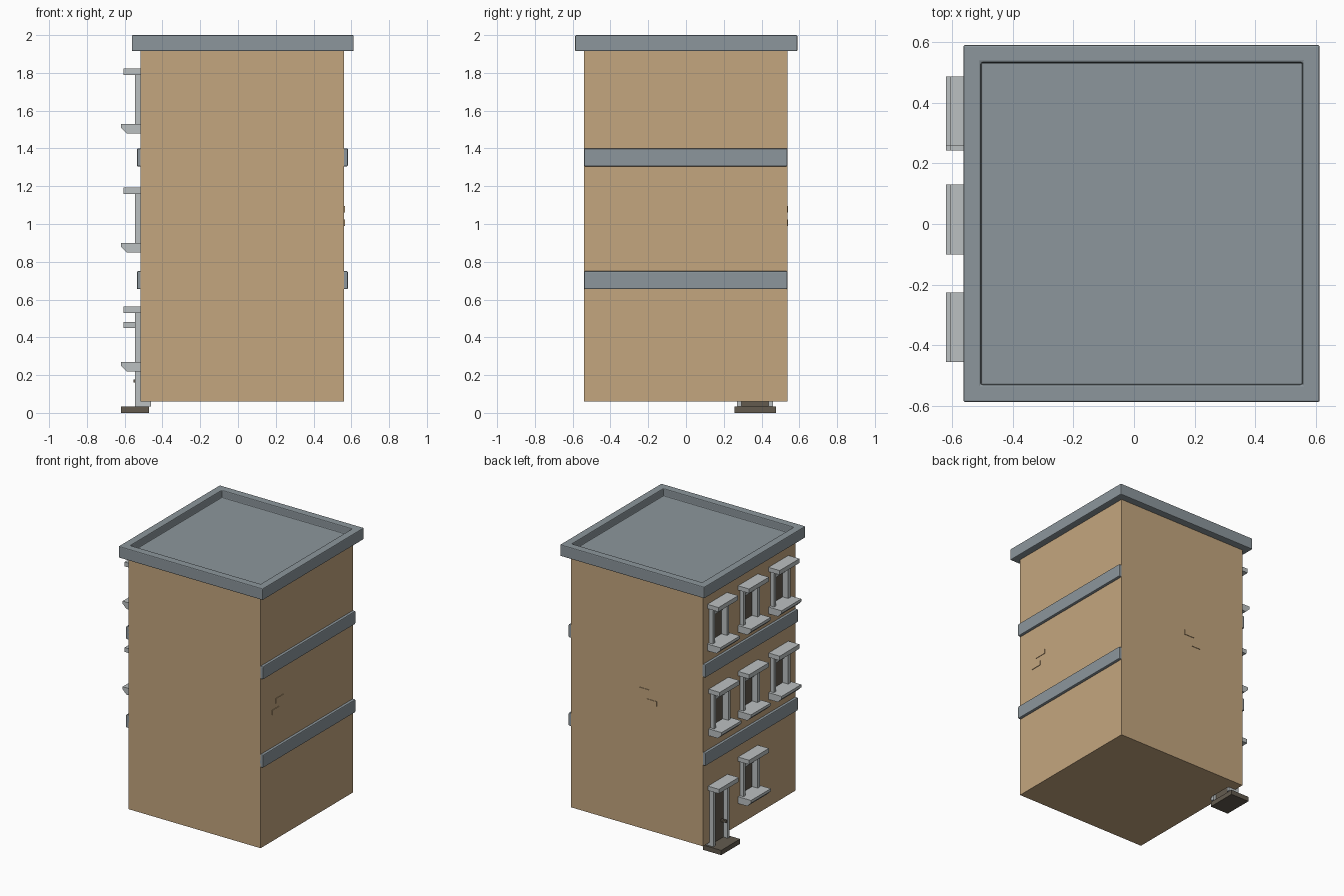
import bpy, bmesh

if "Cube" in bpy.data.objects:
    bpy.data.objects.remove(bpy.data.objects["Cube"])

def material(name, r, g, b):
    m = bpy.data.materials.new(name)
    m.diffuse_color = (r, g, b, 1)
    m.use_nodes = True
    m.node_tree.nodes["Principled BSDF"].inputs["Base Color"].default_value = m.diffuse_color
    return m

TAN = material("tan wall", 0.552, 0.381, 0.209)
GREY = material("blue grey stone", 0.262, 0.305, 0.332)
LIGHT = material("light grey frame", 0.50, 0.53, 0.535)
DARK = material("dark brown", 0.125, 0.105, 0.078)

def finish(name, bm, mat):
    bmesh.ops.recalc_face_normals(bm, faces=bm.faces)
    me = bpy.data.meshes.new(name)
    bm.to_mesh(me)
    bm.free()
    ob = bpy.data.objects.new(name, me)
    bpy.context.collection.objects.link(ob)
    if mat:
        me.materials.append(mat)
    return ob

def add_box(bm, x0, x1, y0, y1, z0, z1):
    vs = bmesh.ops.create_cube(bm, size=1)["verts"]
    for v in vs:
        v.co = (x1 if v.co.x > 0 else x0, y1 if v.co.y > 0 else y0, z1 if v.co.z > 0 else z0)

def boxes(name, mat, *dims, bevel=0):
    bm = bmesh.new()
    for d in dims:
        add_box(bm, *d)
    ob = finish(name, bm, mat)
    if bevel:
        b = ob.modifiers.new("bevel", "BEVEL")
        b.width, b.segments = bevel, 2
    return ob

def sill(name, yc, z):
    # window ledge with a chamfered lower front edge
    bm = bmesh.new()
    prof = [(-0.49, z), (-0.59, z), (-0.62, z + 0.03), (-0.62, z + 0.05), (-0.49, z + 0.05)]
    f = bm.faces.new([bm.verts.new((x, yc - 0.115, h)) for x, h in prof])
    ext = bmesh.ops.extrude_face_region(bm, geom=[f])["geom"]
    bmesh.ops.translate(bm, vec=(0, 0.23, 0), verts=[g for g in ext if isinstance(g, bmesh.types.BMVert)])
    return finish(name, bm, LIGHT)

# main walls
walls = boxes("walls", TAN, (-0.515, 0.562, -0.54, 0.537, 0.06, 1.93))
openings = []

def window(yc, z, tag):
    # z is the underside of the sill
    lo, hi = z + 0.05, z + 0.31
    sill("window_sill_" + tag, yc, z)
    boxes("window_header_" + tag, LIGHT, (-0.605, -0.49, yc - 0.115, yc + 0.115, hi, hi + 0.032))
    boxes("window_frame_" + tag, LIGHT,
          (-0.545, -0.46, yc - 0.095, yc - 0.07, lo, hi),
          (-0.545, -0.46, yc + 0.07, yc + 0.095, lo, hi),
          (-0.515, -0.48, yc - 0.07, yc + 0.07, lo + 0.185, lo + 0.205))
    boxes("window_pane_" + tag, DARK, (-0.50, -0.492, yc - 0.07, yc + 0.07, lo, hi))
    openings.append((-0.7, -0.455, yc - 0.085, yc + 0.085, z + 0.025, hi + 0.015))

# windows, three on each upper floor and one beside the door
for i, (z, y0) in enumerate([(0.85, 0.357), (1.48, 0.372)]):
    for j, yc in enumerate([y0, 0.015, -0.34]):
        window(yc, z, "%d_%d" % (i + 2, j + 1))
window(0.015, 0.22, "1_2")

# front door with header, jambs, knob and step
D = 0.366
boxes("door_header", LIGHT, (-0.605, -0.49, D - 0.115, D + 0.115, 0.45, 0.482))
boxes("door_frame", LIGHT,
      (-0.545, -0.46, D - 0.095, D - 0.072, 0.035, 0.45),
      (-0.545, -0.46, D + 0.072, D + 0.095, 0.035, 0.45))
boxes("door", DARK, (-0.51, -0.485, D - 0.072, D + 0.072, 0.035, 0.45))
boxes("door_knob", DARK, (-0.552, -0.508, D - 0.058, D - 0.042, 0.16, 0.176))
boxes("door_step", DARK, (-0.62, -0.47, D - 0.11, D + 0.11, 0.0, 0.035))
openings.append((-0.7, -0.455, D - 0.085, D + 0.085, -0.1, 0.465))

# cut the openings out of the walls
cutter = boxes("opening_cutter", None, *openings)
cutter.hide_render = True
cutter.hide_set(True)
cut = walls.modifiers.new("openings", "BOOLEAN")
cut.object, cut.operation, cut.solver = cutter, "DIFFERENCE", "EXACT"

# belt courses on the two side faces
for i, z in enumerate([0.655, 1.305]):
    boxes("belt_left_%d" % (i + 1), GREY, (-0.535, -0.505, -0.54, 0.537, z, z + 0.095), bevel=0.006)
    boxes("belt_right_%d" % (i + 1), GREY, (0.55, 0.582, -0.54, 0.537, z, z + 0.095), bevel=0.006)

# roof slab with a sunken top
bm = bmesh.new()
add_box(bm, -0.562, 0.612, -0.587, 0.59, 1.915, 2.0)
bm.normal_update()
top = max(bm.faces, key=lambda f: f.calc_center_median().z)
bmesh.ops.inset_region(bm, faces=[top], thickness=0.081)
ext = bmesh.ops.extrude_face_region(bm, geom=[top])["geom"]
bmesh.ops.translate(bm, vec=(0, 0, -0.055), verts=[g for g in ext if isinstance(g, bmesh.types.BMVert)])
if top.is_valid:
    bmesh.ops.delete(bm, geom=[top], context="FACES_ONLY")
roof = finish("roof", bm, GREY)
b = roof.modifiers.new("bevel", "BEVEL")
b.width, b.segments = 0.006, 2

# loose bricks showing on the back and right walls
boxes("back_bricks", TAN, (-0.08, 0.0, 0.53, 0.541, 1.06, 1.095),
      (-0.14, -0.06, 0.53, 0.541, 0.99, 1.025))
boxes("right_bricks", TAN, (0.555, 0.566, -0.365, -0.275, 1.06, 1.095),
      (0.555, 0.566, -0.41, -0.325, 0.99, 1.025))
